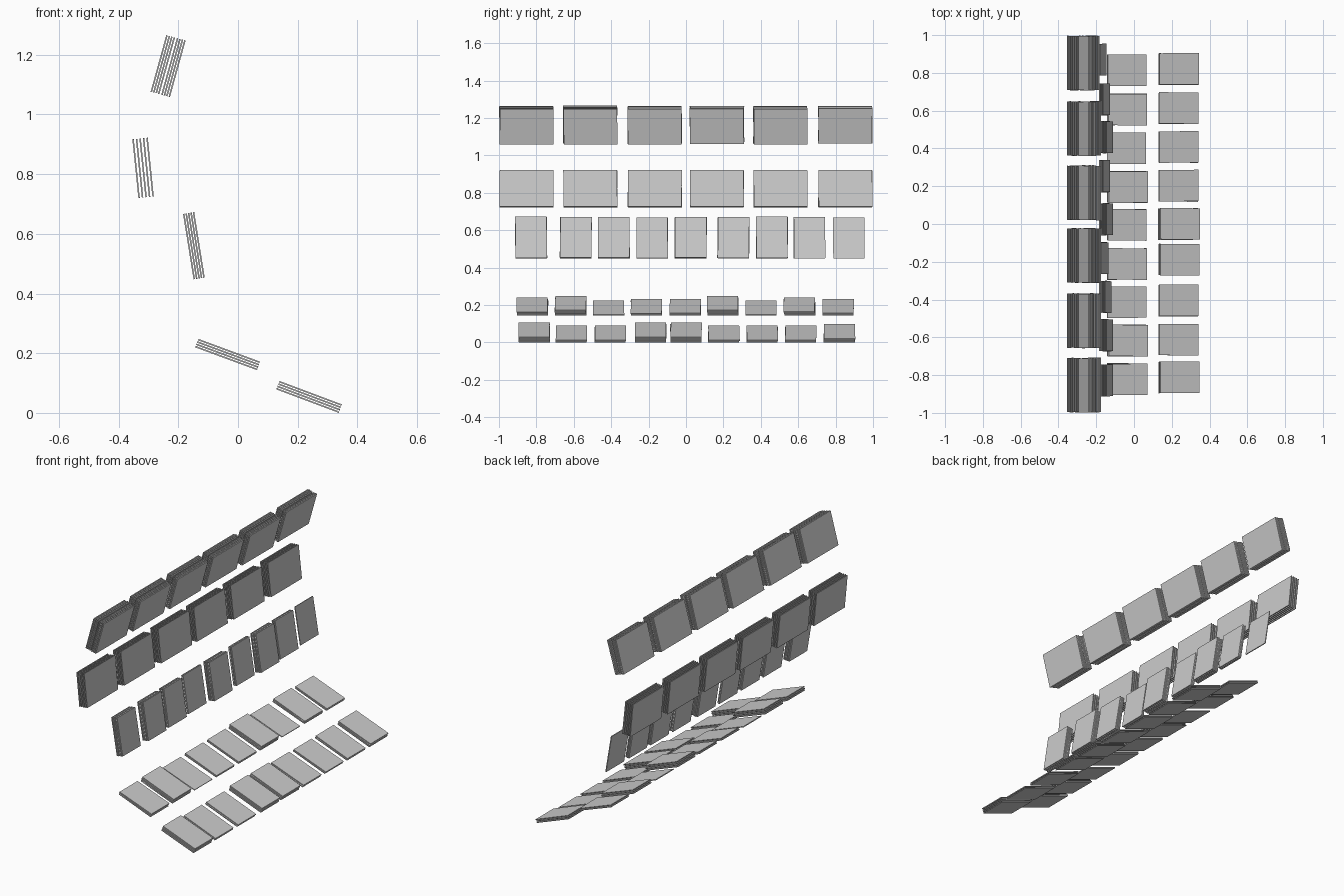
import bpy, bmesh, random
from mathutils import Vector

if "Cube" in bpy.data.objects:
    bpy.data.objects.remove(bpy.data.objects["Cube"])

random.seed(4)

FACES = [(0, 1, 3, 2), (4, 6, 7, 5), (0, 4, 5, 1), (2, 3, 7, 6), (0, 2, 6, 4), (1, 5, 7, 3)]


def add_sheet(bm, low, along, normal, length, y, width, offset, thick):
    """One thin leaf: 'along' runs up the slope, 'normal' towards the viewer."""
    skew = random.uniform(-0.003, 0.003)
    verts = []
    for s in (0, 1):
        for w in (-0.5, 0.5):
            for t in (0, 1):
                p = low + along * (s * length) + normal * (offset + t * thick)
                p.y = y + w * width + (s - 0.5) * skew
                verts.append(bm.verts.new(p))
    for f in FACES:
        bm.faces.new([verts[i] for i in f])


def add_row(name, low, high, centres, width, layers, thick=0.005, jitter=0.002):
    """A row of stacks; layers[i] lists the sheet offsets of stack i."""
    low, high = Vector((low[0], 0, low[1])), Vector((high[0], 0, high[1]))
    along = (high - low).normalized()
    normal = Vector((along.z, 0, -along.x))
    length = (high - low).length
    for i, (y, offsets) in enumerate(zip(centres, layers)):
        bm = bmesh.new()
        for o in offsets:
            shift = along * random.uniform(0, jitter)
            add_sheet(bm, low + shift, along, normal, length,
                      y + random.uniform(-jitter, jitter), width, o, thick)
        bmesh.ops.recalc_face_normals(bm, faces=bm.faces)
        mesh = bpy.data.meshes.new(f"{name}_{i + 1}")
        bm.to_mesh(mesh)
        bm.free()
        bpy.context.collection.objects.link(bpy.data.objects.new(mesh.name, mesh))


def stacks(counts, step):
    return [[k * step for k in range(n)] for n in counts]


wide = [-0.853, -0.512, -0.167, 0.165, 0.505, 0.852]

# Top row: two bundles of magazines per pocket, leaning back
double = [k * 0.0085 for k in range(4)] + [0.037 + k * 0.0085 for k in range(4)]
add_row("top_magazine_stack", (-0.293, 1.076), (-0.241, 1.264), wide, 0.287,
        [double] * 5 + [double[:-1]])

# Second row: looser stacks, nearly upright
add_row("second_magazine_stack", (-0.334, 0.72), (-0.354, 0.916), wide, 0.287,
        stacks([5] * 6, 0.0118), jitter=0.001)

# Third row: narrow brochures
add_row("brochure_stack", (-0.149, 0.447), (-0.184, 0.665),
        [-0.828, -0.59, -0.385, -0.18, 0.025, 0.253, 0.46, 0.66, 0.87], 0.168,
        stacks([5, 5, 4, 2, 5, 3, 5, 3, 1], 0.0083))

# Two shallow front shelves of flat brochures
add_row("upper_shelf_stack", (0.064, 0.143), (-0.142, 0.219),
        [-0.822, -0.617, -0.414, -0.21, -0.005, 0.197, 0.402, 0.607, 0.815], 0.166,
        stacks([3, 4, 1, 2, 2, 4, 1, 3, 2], 0.0085))
add_row("lower_shelf_stack", (0.338, 0.0), (0.13, 0.078),
        [-0.813, -0.613, -0.405, -0.19, 0.0, 0.203, 0.407, 0.613, 0.82], 0.166,
        stacks([4, 2, 2, 4, 4, 2, 2, 2, 3], 0.0085))
